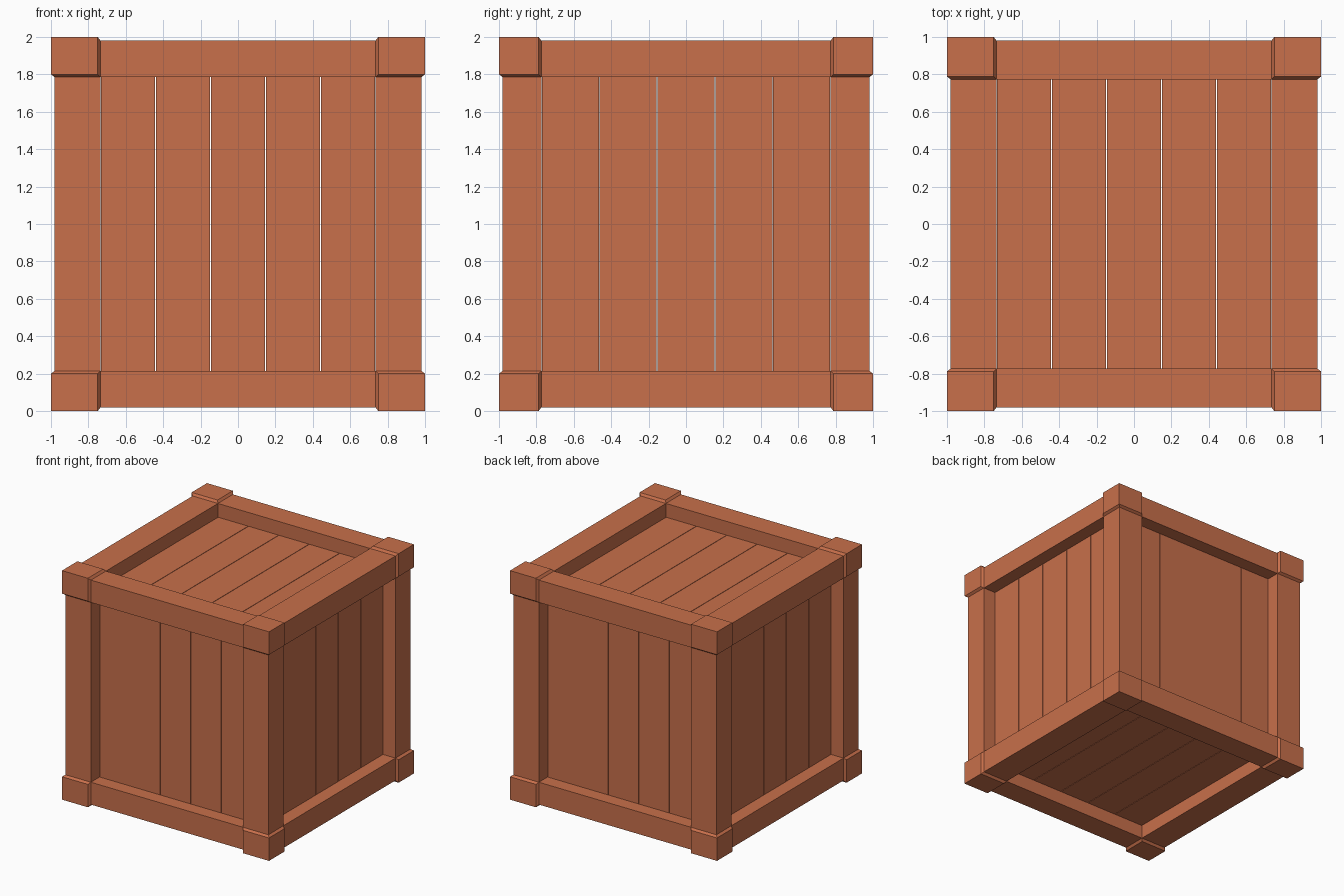
import bpy, bmesh
from itertools import product
from mathutils import Vector

if "Cube" in bpy.data.objects:
    bpy.data.objects.remove(bpy.data.objects["Cube"])

wood = bpy.data.materials.new("wood")
wood.diffuse_color = (0.58, 0.16, 0.07, 1)
wood.use_nodes = True
wood.node_tree.nodes["Principled BSDF"].inputs["Base Color"].default_value = wood.diffuse_color

INNER = Vector((0.735, 0.773, 0.785))   # inner limit of the frame
BEAM = 0.98                             # outer face of the beams
PANEL = 0.86                            # outer face of the planks
THICK = 0.06
GAP = 0.004
CENTRE = Vector((0, 0, 1))


def finish(name, bm):
    bmesh.ops.recalc_face_normals(bm, faces=bm.faces)
    mesh = bpy.data.meshes.new(name)
    bm.to_mesh(mesh)
    bm.free()
    mesh.materials.append(wood)
    obj = bpy.data.objects.new(name, mesh)
    obj.location = CENTRE
    bpy.context.collection.objects.link(obj)


def add_box(bm, lo, hi):
    verts = bmesh.ops.create_cube(bm, size=1)["verts"]
    for v in verts:
        v.co = Vector([hi[i] if v.co[i] > 0 else lo[i] for i in range(3)])


# Frame beams: four along each axis
for axis, name in enumerate(("width_beams", "depth_beams", "posts")):
    bm = bmesh.new()
    a, b = [i for i in range(3) if i != axis]
    for sa, sb in product((-1, 1), repeat=2):
        lo, hi = [0] * 3, [0] * 3
        lo[axis], hi[axis] = -INNER[axis], INNER[axis]
        for i, s in ((a, sa), (b, sb)):
            lo[i], hi[i] = sorted((s * INNER[i], s * BEAM))
        add_box(bm, lo, hi)
    finish(name, bm)

# Corner blocks, chamfered down to the beams
for n, signs in enumerate(product((-1, 1), repeat=3)):
    bm = bmesh.new()
    for pick in product((0, 1), repeat=3):
        inner = [s * (BEAM if p else c) for s, p, c in zip(signs, pick, INNER)]
        bm.verts.new(inner)
        if any(pick):
            bm.verts.new([s * (1 if p else c + 0.015)
                          for s, p, c in zip(signs, pick, INNER)])
    hull = bmesh.ops.convex_hull(bm, input=bm.verts)
    unused = {g for g in hull["geom_interior"] + hull["geom_unused"]
              if isinstance(g, bmesh.types.BMVert)}
    bmesh.ops.delete(bm, geom=list(unused), context='VERTS')
    bmesh.ops.dissolve_limit(bm, angle_limit=0.02, verts=bm.verts, edges=bm.edges)
    finish(f"corner_block_{n + 1}", bm)

# Five planks per side: (normal axis, axis across planks, axis along planks)
for name, normal, across, along in (("front_back", 1, 0, 2),
                                    ("left_right", 0, 1, 2),
                                    ("bottom_top", 2, 0, 1)):
    step = 2 * INNER[across] / 5
    for s, side in zip((-1, 1), name.split("_")):
        bm = bmesh.new()
        for k in range(5):
            lo, hi = [0] * 3, [0] * 3
            lo[normal], hi[normal] = sorted((s * PANEL, s * (PANEL - THICK)))
            lo[across] = -INNER[across] + k * step + GAP / 2
            hi[across] = lo[across] + step - GAP
            lo[along], hi[along] = -INNER[along], INNER[along]
            add_box(bm, lo, hi)
        finish(f"{side}_planks", bm)
